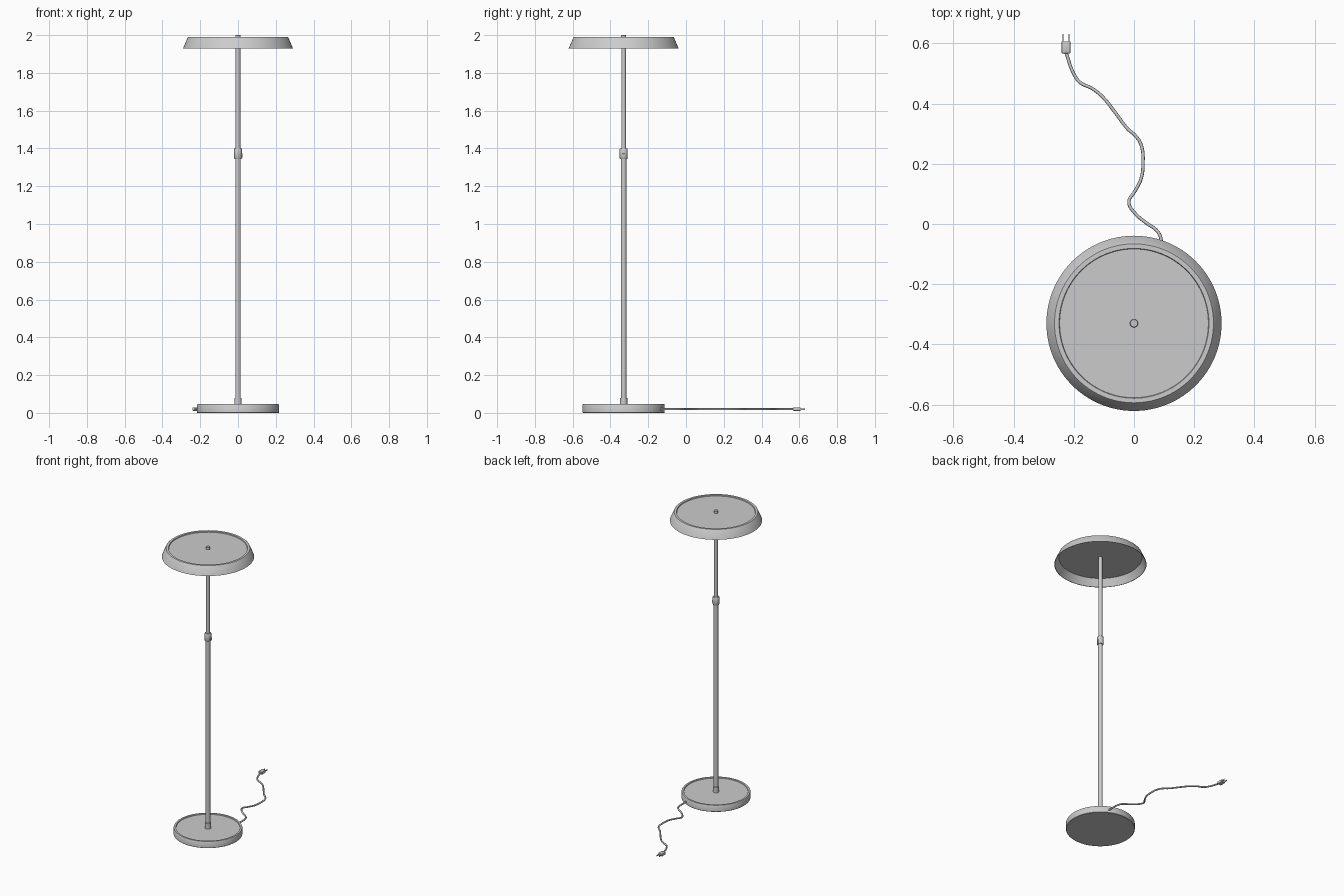
import bpy, bmesh, math
from mathutils import Vector

if "Cube" in bpy.data.objects:
    bpy.data.objects.remove(bpy.data.objects["Cube"])

CY = -0.33  # lamp axis offset

grey = bpy.data.materials.new("satin grey")
grey.diffuse_color = (0.6, 0.6, 0.6, 1)
grey.use_nodes = True
grey.node_tree.nodes["Principled BSDF"].inputs["Base Color"].default_value = grey.diffuse_color


def finish(ob, angle=35):
    ob.data.materials.append(grey)
    bpy.ops.object.select_all(action='DESELECT')
    ob.select_set(True)
    bpy.context.view_layer.objects.active = ob
    bpy.ops.object.shade_smooth_by_angle(angle=math.radians(angle))
    return ob


def mesh_object(name, bm):
    bmesh.ops.recalc_face_normals(bm, faces=bm.faces)
    me = bpy.data.meshes.new(name)
    bm.to_mesh(me)
    bm.free()
    ob = bpy.data.objects.new(name, me)
    bpy.context.collection.objects.link(ob)
    return finish(ob)


def lathe(name, profile, steps=96):
    """Spin an (r, z) profile about the lamp axis."""
    bm = bmesh.new()
    vs = [bm.verts.new((r, CY, z)) for r, z in profile]
    es = [bm.edges.new(p) for p in zip(vs, vs[1:])]
    bmesh.ops.spin(bm, geom=vs + es, cent=(0, CY, 0), axis=(0, 0, 1),
                   angle=2 * math.pi, steps=steps, use_duplicate=False)
    bmesh.ops.remove_doubles(bm, verts=bm.verts, dist=1e-5)
    return mesh_object(name, bm)


def box(name, center, size, bevel=0.0):
    bm = bmesh.new()
    bmesh.ops.create_cube(bm, size=1)
    for v in bm.verts:
        v.co = Vector(a * b + c for a, b, c in zip(v.co, size, center))
    if bevel:
        bmesh.ops.bevel(bm, geom=bm.edges[:], offset=bevel, segments=2,
                        affect='EDGES', profile=0.5)
    return mesh_object(name, bm)


# Weighted base with a shallow recessed top
lathe("base", [(0, 0), (0.215, 0), (0.217, 0.002), (0.217, 0.043), (0.215, 0.046),
               (0.203, 0.046), (0.201, 0.041), (0, 0.041)])

# Stem: collar, lower tube, height joint, upper tube
lathe("base_collar", [(0, 0.04), (0.019, 0.04), (0.019, 0.078), (0.017, 0.08), (0, 0.08)], 32)
lathe("lower_pole", [(0, 0.07), (0.0145, 0.07), (0.0145, 1.36), (0, 1.36)], 32)
lathe("height_joint", [(0, 1.345), (0.019, 1.345), (0.021, 1.348), (0.021, 1.397),
                       (0.019, 1.40), (0, 1.40)], 32)
lathe("upper_pole", [(0, 1.39), (0.0125, 1.39), (0.0125, 1.985), (0, 1.985)], 32)
box("joint_screw", (0.021, CY, 1.362), (0.008, 0.014, 0.02), 0.002)

# Hollow flared shade with a recessed top plate
lathe("shade", [(0, 1.979), (0.262, 1.979), (0.288, 1.93), (0.291, 1.93), (0.266, 1.988),
                (0.264, 1.99), (0.249, 1.99), (0.247, 1.984), (0, 1.984)])
lathe("finial", [(0, 1.98), (0.0135, 1.98), (0.0135, 1.998), (0.012, 2.0), (0, 2.0)], 32)

# Power cord lying behind the base
path = [(.092, -.14), (.09, -.052), (.08, -.027), (.036, .007), (.003, .036), (-.017, .073),
        (.003, .109), (.023, .149), (.03, .2), (.023, .265), (.003, .295), (-.02, .315),
        (-.063, .371), (-.106, .424), (-.139, .45), (-.179, .47), (-.199, .497), (-.226, .57)]
cu = bpy.data.curves.new("power_cord", 'CURVE')
cu.dimensions = '3D'
cu.bevel_depth = 0.0055
cu.bevel_resolution = 2
cu.resolution_u = 6
cu.use_fill_caps = True
sp = cu.splines.new('BEZIER')
sp.bezier_points.add(len(path) - 1)
for p, (x, y) in zip(sp.bezier_points, path):
    p.co = (x, y, 0.02)
    p.handle_left_type = p.handle_right_type = 'AUTO'
cord = bpy.data.objects.new("power_cord", cu)
bpy.context.collection.objects.link(cord)
bpy.context.view_layer.objects.active = cord
cord.select_set(True)
bpy.ops.object.convert(target='MESH')
finish(bpy.context.view_layer.objects.active, 60)

# Plug body and two prongs
box("plug", (-0.226, 0.587, 0.02), (0.029, 0.04, 0.018), 0.002)
for i, side in enumerate((-1, 1)):
    box(f"prong_{i + 1}", (-0.226 + side * 0.0095, 0.616, 0.02), (0.003, 0.03, 0.008))
